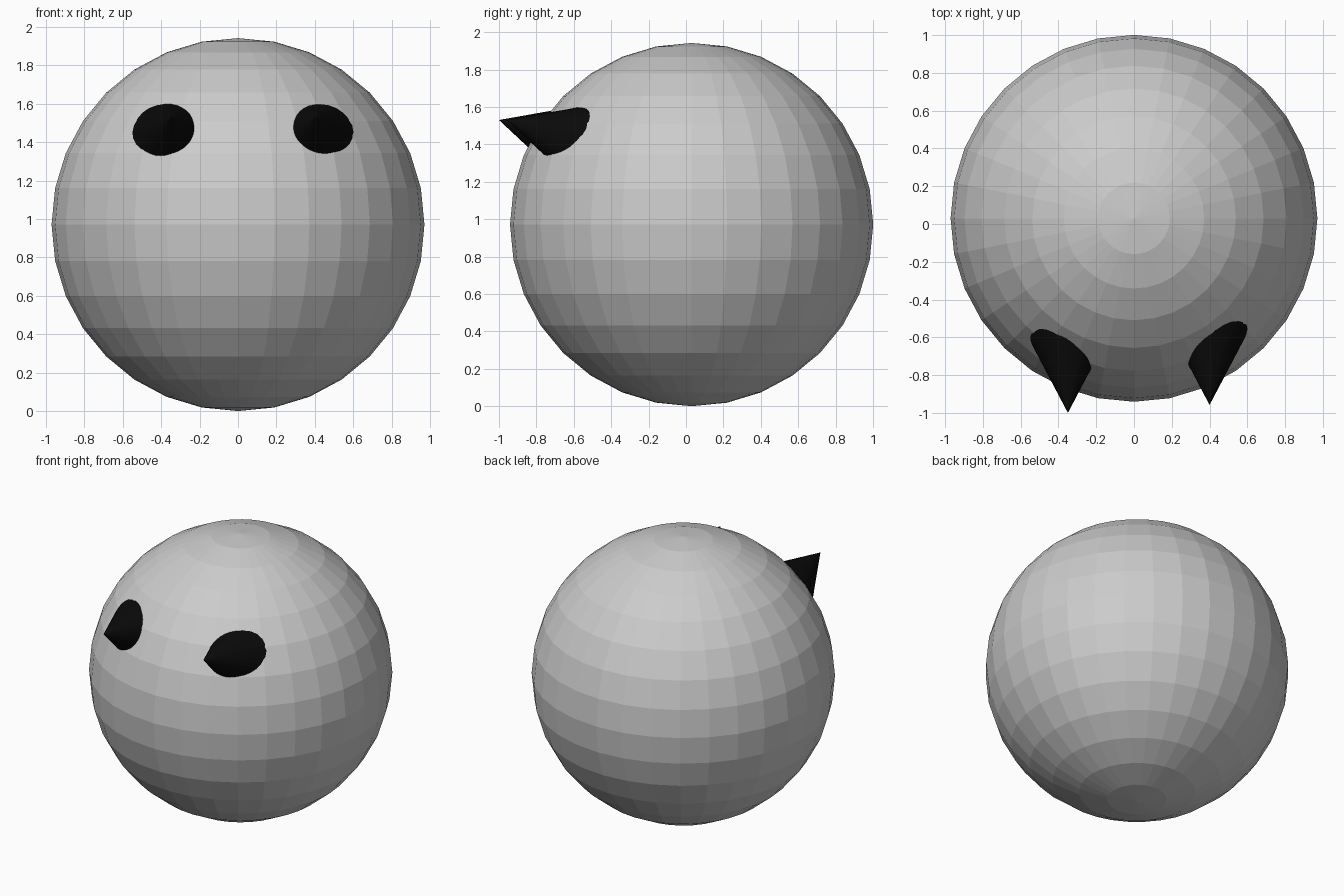
import bpy
from mathutils import Vector

if "Cube" in bpy.data.objects:
    bpy.data.objects.remove(bpy.data.objects["Cube"])


def material(name, rgb):
    m = bpy.data.materials.new(name)
    m.diffuse_color = (*rgb, 1.0)
    m.use_nodes = True
    m.node_tree.nodes["Principled BSDF"].inputs["Base Color"].default_value = m.diffuse_color
    return m


grey = material("light_grey", (0.6, 0.6, 0.6))
black = material("black", (0.003, 0.003, 0.003))

# Round faceted head
R = 0.971
bpy.ops.mesh.primitive_uv_sphere_add(segments=32, ring_count=16, radius=R,
                                     location=(0, 0.03, R))
head = bpy.context.object
head.name = "head"
head.data.materials.append(grey)

# Cone eyes: sunk into the head, pointing forward and slightly up
AXIS = Vector((0, -0.959, 0.284)).normalized()
HEIGHT = 0.54


def eye(name, tip):
    bpy.ops.mesh.primitive_cone_add(vertices=32, radius1=HEIGHT / 2, radius2=0,
                                    depth=HEIGHT,
                                    location=Vector(tip) - AXIS * HEIGHT / 2,
                                    rotation=AXIS.to_track_quat('Z', 'Y').to_euler())
    ob = bpy.context.object
    ob.name = name
    ob.data.materials.append(black)


eye("left_eye", (-0.35, -1.0, 1.53))
eye("right_eye", (0.40, -0.958, 1.53))
